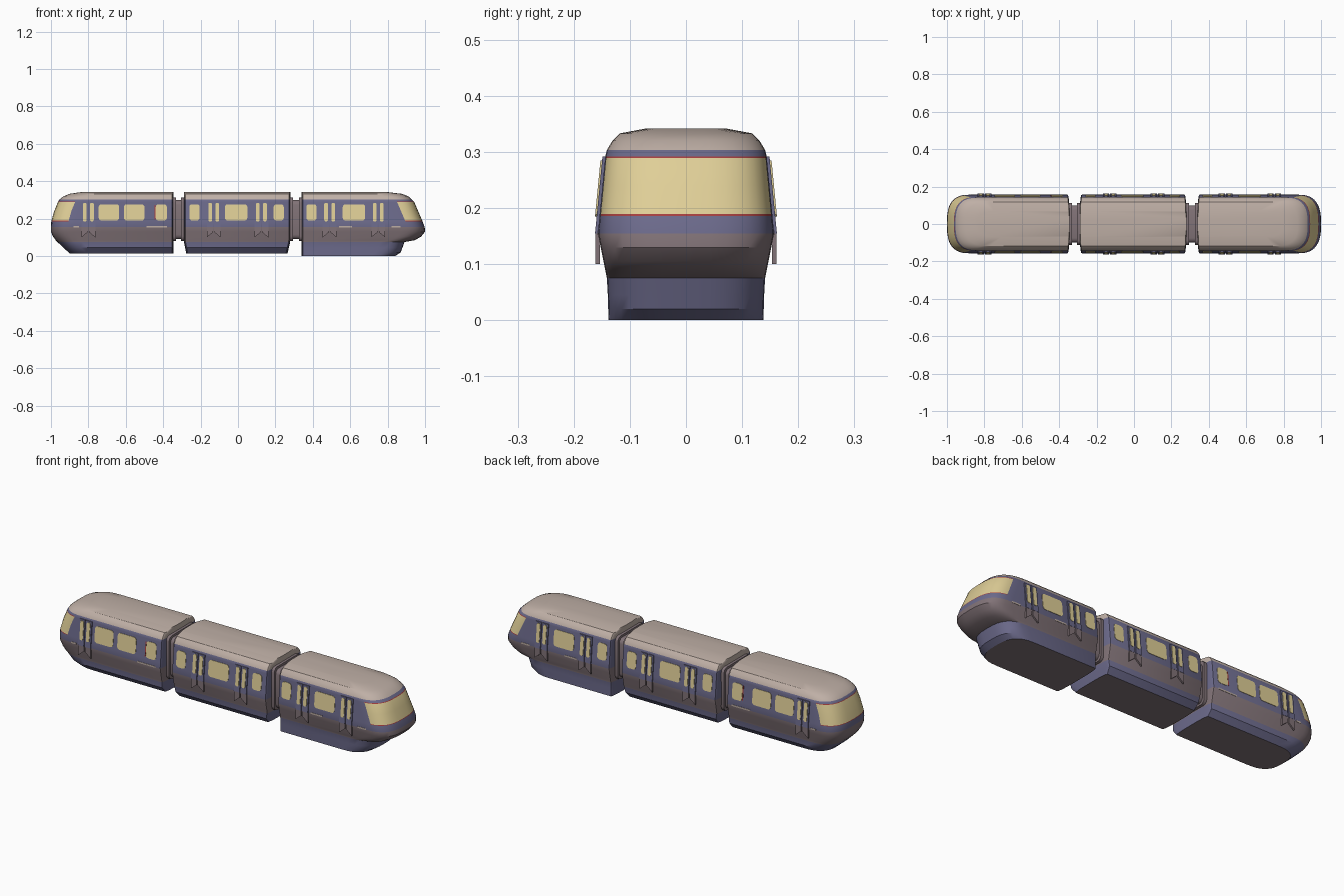
import bpy, bmesh, math

cube = bpy.data.objects.get("Cube")
if cube:
    bpy.data.objects.remove(cube)


def material(name, rgb):
    m = bpy.data.materials.new(name)
    m.use_nodes = True
    m.diffuse_color = (*rgb, 1)
    node = m.node_tree.nodes["Principled BSDF"]
    node.inputs["Base Color"].default_value = (*rgb, 1)
    node.inputs["Roughness"].default_value = 0.6
    return m


BEIGE, BLUE, MAUVE, GLASS, RED = range(5)
MATS = [material("roof beige", (0.52, 0.43, 0.38)),
        material("slate blue", (0.15, 0.145, 0.26)),
        material("mauve grey", (0.22, 0.17, 0.185)),
        material("pale yellow glass", (0.74, 0.62, 0.31)),
        material("red trim", (0.38, 0.05, 0.05))]


def finish(name, bm, smooth=None):
    bmesh.ops.recalc_face_normals(bm, faces=bm.faces)
    mesh = bpy.data.meshes.new(name)
    bm.to_mesh(mesh)
    bm.free()
    for m in MATS:
        mesh.materials.append(m)
    ob = bpy.data.objects.new(name, mesh)
    bpy.context.collection.objects.link(ob)
    if smooth:
        bpy.ops.object.select_all(action='DESELECT')
        ob.select_set(True)
        bpy.context.view_layer.objects.active = ob
        bpy.ops.object.shade_smooth_by_angle(angle=math.radians(smooth))
    return ob


def interp(profile, z):
    if z <= profile[0][0]:
        return profile[0][1]
    for (a, va), (b, vb) in zip(profile, profile[1:]):
        if z <= b:
            return va + (vb - va) * (z - a) / (b - a)
    return profile[-1][1]


# Half width and end outlines, as (height, value)
WIDTH = [(0, .138), (.07, .14), (.155, .157), (.30, .143), (.32, .131), (.333, .118), (.342, .07)]
NOSE = [(0, .84), (.02, .87), (.075, .89), (.085, .945), (.105, .98), (.13, 1.0), (.155, .998),
        (.19, .985), (.29, .942), (.32, .91), (.335, .87), (.342, .80)]
TAIL = [(.015, -.90), (.05, -.94), (.095, -.985), (.13, -1.0), (.18, -1.0), (.25, -.98),
        (.30, -.958), (.33, -.92), (.342, -.84)]
LEVELS = [.02, .045, .075, .085, .105, .13, .155, .186, .189, .24, .289, .292, .303, .32, .333, .342]
STEPS = 18


def car_body(name, low, high, z0, round_low, round_high, bottom_inset):
    """Stack of plan outlines with rounded ends, coloured in bands by height."""
    bm = bmesh.new()
    rings = []
    zs = [z0] + [z for z in LEVELS if z > z0 + .002]
    for z in zs:
        w = interp(WIDTH, z) - max(0, bottom_inset * (1 - (z - z0) / .03))
        ring = []
        for side, profile, length in ((1, high, round_high), (-1, low, round_low)):
            end = interp(profile, z)
            for i in range(STEPS + 1):
                t = math.pi * (i / STEPS - .5)
                x = end - side * length * (1 - abs(math.cos(t)) ** .7)
                y = side * w * math.copysign(abs(math.sin(t)) ** .7, t)
                ring.append(bm.verts.new((x, y, z)))
        rings.append(ring)
    n = len(rings[0])
    for lower, upper, za, zb in zip(rings, rings[1:], zs, zs[1:]):
        mid = (za + zb) / 2
        for i in range(n):
            j = (i + 1) % n
            f = bm.faces.new((lower[i], lower[j], upper[j], upper[i]))
            if mid > .303:
                f.material_index = BEIGE
            elif mid > .155 or mid < .08:
                f.material_index = BLUE
            else:
                f.material_index = MAUVE
            # wrap-around windscreen with red edges on rounded cab ends
            k, cab = i % (STEPS + 1), (round_high if i <= STEPS else round_low) > .05
            if cab and 1 <= k < STEPS - 1 and .186 < mid < .292:
                f.material_index = GLASS if .189 < mid < .289 else RED
    bm.faces.new(rings[0]).material_index = MAUVE
    bm.faces.new(rings[-1]).material_index = BEIGE
    return finish(name, bm, 32)


car_body("tail_car_body", TAIL, [(0, -.345)], .015, .13, .012, .025)
car_body("middle_car_body", [(.015, -.277), (.08, -.29)], [(.015, .265), (.08, .28)],
         .015, .012, .012, .025)
car_body("nose_car_body", [(0, .34)], NOSE, 0, .012, .13, 0)


def plate(bm, pts, mat, offset=.002, flat_y=None):
    """Thin plate on both side walls from (x, z) points."""
    for s in (1, -1):
        outer, inner = [], []
        for x, z in pts:
            y = flat_y if flat_y else interp(WIDTH, z) + offset
            outer.append(bm.verts.new((x, s * y, z)))
            inner.append(bm.verts.new((x, s * (y - .008), z)))
        n = len(pts)
        faces = [bm.faces.new(outer), bm.faces.new(inner)]
        faces += [bm.faces.new((outer[i], outer[(i + 1) % n], inner[(i + 1) % n], inner[i]))
                  for i in range(n)]
        for f in faces:
            f.material_index = mat


def rounded(x0, x1, z0, z1, r):
    pts = []
    for cx, cz, start in ((x1 - r, z1 - r, 0), (x0 + r, z1 - r, 90),
                          (x0 + r, z0 + r, 180), (x1 - r, z0 + r, 270)):
        for k in range(4):
            a = math.radians(start + 30 * k)
            pts.append((cx + r * math.cos(a), cz + r * math.sin(a)))
    return pts


def rect(x0, x1, z0, z1):
    return [(x0, z0), (x1, z0), (x1, z1), (x0, z1)]


# Side windows
bm = bmesh.new()
for x0, x1 in ((-.745, -.635), (-.61, -.50), (-.44, -.38), (-.26, -.205), (-.07, .05),
               (.19, .245), (.365, .42), (.56, .68)):
    plate(bm, rounded(x0, x1, .19, .277, .015), GLASS)
finish("side_windows", bm)

# Red edge beside the small tail car window
bm = bmesh.new()
plate(bm, rect(-.446, -.441, .195, .272), RED, .0015)
finish("window_red_edge", bm)

# Pale dashes along the waist
bm = bmesh.new()
for x0, x1 in ((-.88, -.85), (-.49, -.38), (.54, .61), (.82, .87)):
    plate(bm, rect(x0, x1, .152, .16), BEIGE, .0015)
finish("waist_dashes", bm)

# Twin-leaf doors with flared bottoms and slim panes
for number, cx in enumerate((-.80, -.13, .125, .49, .75), 1):
    bm = bmesh.new()
    for d in (1, -1):
        a, b = cx + d * .003, cx + d * .037
        plate(bm, rect(a, b, .155, .292), BLUE, .005)
        plate(bm, [(a, .128), (b, .10), (b, .155), (a, .155)], MAUVE, flat_y=.161)
        c = cx + d * .019
        plate(bm, rounded(c - .010, c + .010, .185, .285, .008), GLASS, .008)
    finish(f"door_pair_{number}", bm)


# Gangways between the cars: a narrow core with wider end flanges
def gangway(name, x0, x1):
    bm = bmesh.new()
    for a, b, w, lo, hi in ((x0 - .01, x1 + .01, .10, .09, .30),
                            (x0 - .01, x0 + .014, .112, .08, .312),
                            (x1 - .014, x1 + .01, .112, .08, .312)):
        loops = [[bm.verts.new((x, y, z)) for y, z in rounded(-w, w, lo, hi, .025)]
                 for x in (a, b)]
        n = len(loops[0])
        for loop in loops:
            bm.faces.new(loop)
        for i in range(n):
            j = (i + 1) % n
            bm.faces.new((loops[0][i], loops[0][j], loops[1][j], loops[1][i]))
    for f in bm.faces:
        f.material_index = MAUVE
    finish(name, bm, 32)


gangway("rear_gangway", -.345, -.29)
gangway("front_gangway", .28, .34)
